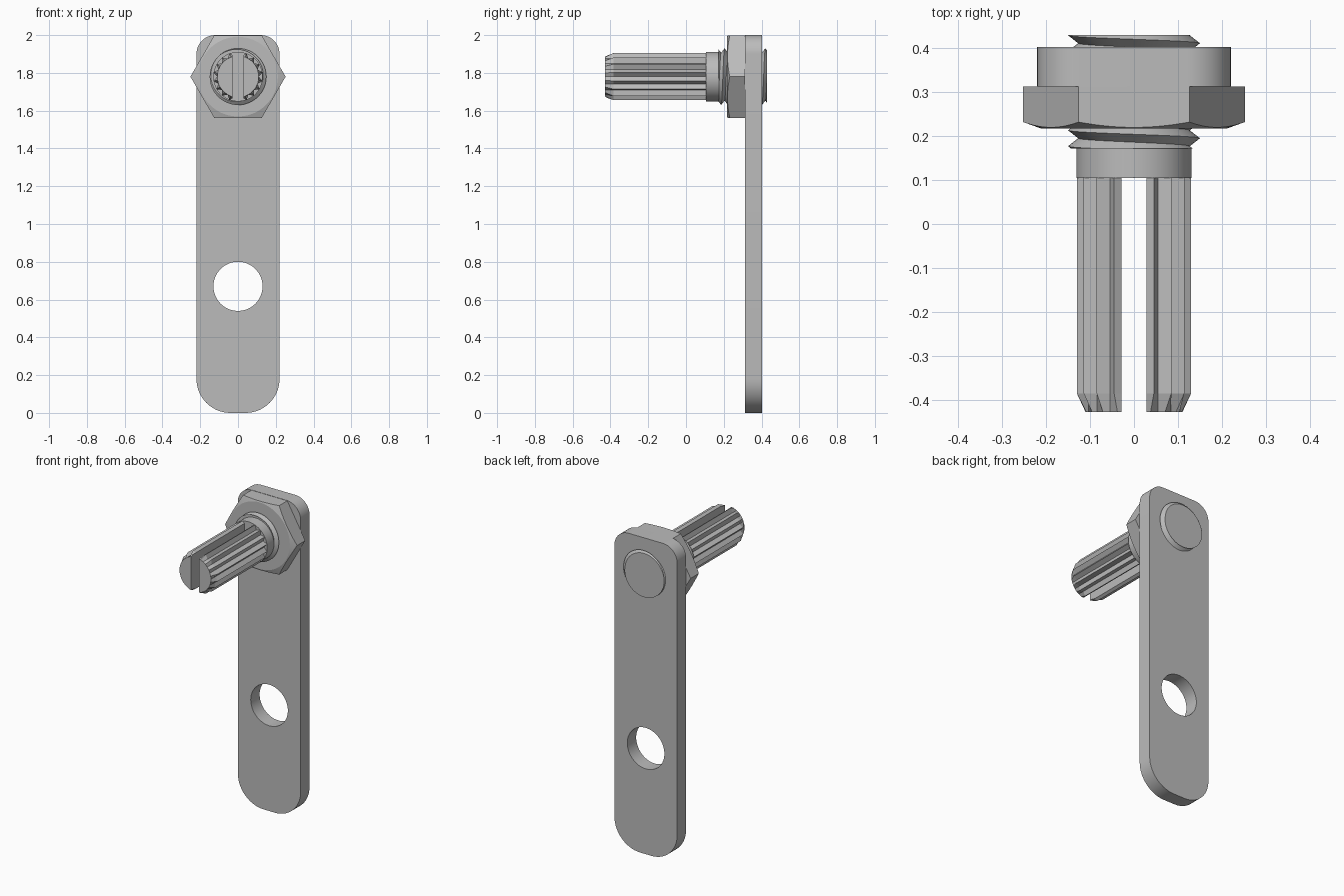
import bpy, bmesh
from math import sin, cos, pi, radians
from mathutils import Vector

default = bpy.data.objects.get("Cube")
if default:
    bpy.data.objects.remove(default, do_unlink=True)

AXIS_Z = 1.78   # height of the stud axis
PLATE_FRONT, PLATE_BACK = 0.313, 0.402

steel = bpy.data.materials.new("grey_steel")
steel.use_nodes = True
steel.diffuse_color = (0.5, 0.5, 0.5, 1)
steel.node_tree.nodes["Principled BSDF"].inputs["Base Color"].default_value = (0.5, 0.5, 0.5, 1)


def finish(name, bm):
    bmesh.ops.remove_doubles(bm, verts=bm.verts, dist=1e-5)
    bmesh.ops.recalc_face_normals(bm, faces=bm.faces)
    mesh = bpy.data.meshes.new(name)
    bm.to_mesh(mesh)
    bm.free()
    mesh.materials.append(steel)
    obj = bpy.data.objects.new(name, mesh)
    bpy.context.collection.objects.link(obj)
    return obj


def loft(name, rings):
    """Skin a list of (y, outline) rings and cap both ends."""
    bm = bmesh.new()
    loops = [[bm.verts.new((x, y, z)) for x, z in outline] for y, outline in rings]
    n = len(loops[0])
    for a, b in zip(loops, loops[1:]):
        for i in range(n):
            j = (i + 1) % n
            bm.faces.new((a[i], a[j], b[j], b[i]))
    bm.faces.new(loops[0])
    bm.faces.new(loops[-1])
    return finish(name, bm)


def circle(r, n=64, z=AXIS_Z):
    return [(r * cos(2 * pi * i / n), z + r * sin(2 * pi * i / n)) for i in range(n)]


def activate(obj):
    bpy.ops.object.select_all(action='DESELECT')
    obj.select_set(True)
    bpy.context.view_layer.objects.active = obj


def cut(obj, cutter, operation='DIFFERENCE'):
    cutter.hide_render = True
    activate(obj)
    mod = obj.modifiers.new("cut", 'BOOLEAN')
    mod.operation, mod.object, mod.solver = operation, cutter, 'EXACT'
    bpy.ops.object.modifier_apply(modifier=mod.name)
    bpy.data.objects.remove(cutter, do_unlink=True)


def smooth(obj, angle=25):
    activate(obj)
    bpy.ops.object.shade_smooth_by_angle(angle=radians(angle))


# Lever plate with rounded corners and a round hole
def corner(cx, cz, r, start, steps=14):
    angles = [radians(start + 90 * i / steps) for i in range(steps + 1)]
    return [(cx + r * cos(a), cz + r * sin(a)) for a in angles]


HALF, TOP_R, LOW_R = 0.22, 0.1, 0.18
outline = (corner(HALF - TOP_R, 2 - TOP_R, TOP_R, 0) + corner(TOP_R - HALF, 2 - TOP_R, TOP_R, 90)
           + corner(LOW_R - HALF, LOW_R, LOW_R, 180) + corner(HALF - LOW_R, LOW_R, LOW_R, 270))
plate = loft("lever_plate", [(PLATE_FRONT, outline), (PLATE_BACK, outline)])
cut(plate, loft("hole_cutter", [(0.2, circle(0.13, z=0.67)), (0.5, circle(0.13, z=0.67))]))
smooth(plate)

# Hexagonal nut, its front corners trimmed by a shallow cone
nut = loft("hex_nut", [(y, circle(0.252, 6)) for y in (0.217, PLATE_FRONT)])
cut(nut, loft("nut_cone", [(0.216, circle(0.208, 96)), (0.24, circle(0.275, 96)),
                           (0.4, circle(0.275, 96))]), 'INTERSECT')
smooth(nut, 12)

# Smooth collar behind the splines
smooth(loft("collar", [(0.105, circle(0.131)), (0.174, circle(0.131))]))

# Threaded stud: a helical ridge trimmed flat at both ends
PITCH, START, END, CREST, ROOT, SEG = 0.036, 0.172, 0.43, 0.15, 0.127, 48


def thread_point(row, i):
    turn = i / SEG
    y = min(max(START + (row / 2 - 2 + turn) * PITCH, START), END)
    # crest sits at y = 0.195 where turn is zero
    phase = ((y - 0.195) / PITCH - turn) % 1
    r = ROOT + (CREST - ROOT) * abs(1 - 2 * phase)
    return Vector((r * cos(2 * pi * turn), y, AXIS_Z + r * sin(2 * pi * turn)))


bm = bmesh.new()
offset = 2 * ((0.195 - START) / PITCH) % 1   # aligns rows with crests and roots
rows = [[bm.verts.new(thread_point(k + offset, i)) for i in range(SEG + 1)] for k in range(22)]
for a, b in zip(rows, rows[1:]):
    for i in range(SEG):
        bm.faces.new((a[i], a[i + 1], b[i + 1], b[i]))
bmesh.ops.remove_doubles(bm, verts=bm.verts, dist=1e-5)
bmesh.ops.dissolve_degenerate(bm, edges=bm.edges, dist=1e-6)
for limit in (START, END):
    rim = [e for e in bm.edges if e.is_boundary and all(abs(v.co.y - limit) < 1e-4 for v in e.verts)]
    bmesh.ops.contextual_create(bm, geom=rim)
smooth(finish("threaded_stud", bm))

# Splined shaft with a tapered tip and a full-depth slot
TEETH, TIP, VALLEY = 18, 0.132, 0.11


def star(tip):
    points = []
    for i in range(2 * TEETH):
        a, r = pi * i / TEETH, VALLEY if i % 2 == 0 else tip
        points.append((r * cos(a), AXIS_Z + r * sin(a)))
    return points


shaft = loft("splined_shaft", [(-0.428, star(VALLEY)), (-0.385, star(TIP)), (0.106, star(TIP))])
slot = [(-0.028, 1.5), (0.028, 1.5), (0.028, 2.1), (-0.028, 2.1)]
cut(shaft, loft("slot_cutter", [(-0.6, slot), (0.105, slot)]))
